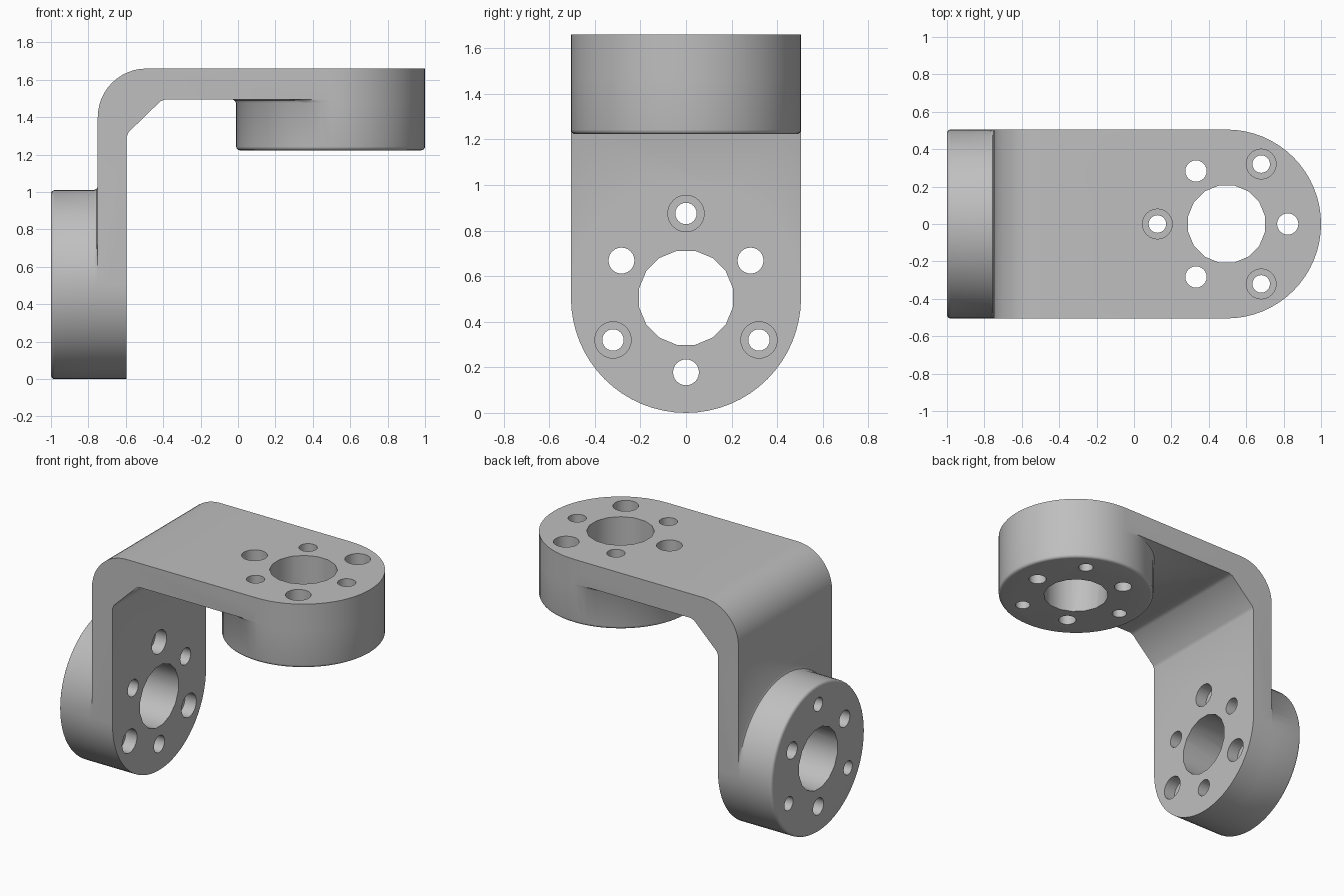
import bpy, bmesh, math
from mathutils import Vector

if "Cube" in bpy.data.objects:
    bpy.data.objects.remove(bpy.data.objects["Cube"])

R = 0.505            # boss radius = half the plate width
grey = bpy.data.materials.new("metal grey")
grey.diffuse_color = (0.52, 0.52, 0.52, 1)
grey.use_nodes = True
grey.node_tree.nodes["Principled BSDF"].inputs["Base Color"].default_value = grey.diffuse_color


def finish(bm, name):
    bmesh.ops.recalc_face_normals(bm, faces=bm.faces[:])
    me = bpy.data.meshes.new(name)
    bm.to_mesh(me)
    bm.free()
    ob = bpy.data.objects.new(name, me)
    bpy.context.collection.objects.link(ob)
    me.materials.append(grey)
    return ob


def loft(bm, rings):
    """Closed solid through a list of equally long point rings."""
    vs = [[bm.verts.new(p) for p in ring] for ring in rings]
    n = len(vs[0])
    for a, b in zip(vs, vs[1:]):
        for i in range(n):
            j = (i + 1) % n
            bm.faces.new((a[i], a[j], b[j], b[i]))
    bm.faces.new(vs[0])
    bm.faces.new(vs[-1])


def ring(place, r, w, n, cu=0, cv=0, flare=0, turn=0):
    """Circle at depth w; a flare widens only the side facing the corner."""
    pts = []
    for i in range(n):
        a = 2 * math.pi * (i + turn) / n
        u, v = math.cos(a), math.sin(a)
        rr = r + (flare if u < -1e-6 else 0)
        u, v = rr * u, rr * v
        if flare:
            v = max(-R, min(R, v))
        pts.append(place(cu + u, cv + v, w))
    return pts


def boolean(target, tool, op):
    m = target.modifiers.new(op, 'BOOLEAN')
    m.operation, m.solver, m.object = op, 'EXACT', tool
    bpy.context.view_layer.objects.active = target
    bpy.ops.object.modifier_apply(modifier=m.name)
    bpy.data.objects.remove(tool)


# u runs towards the free end, v across, w from the screw face into the boss
def top_arm(u, v, w):
    return Vector((0.495 + u, v, 1.66 - w))


def side_arm(u, v, w):
    return Vector((-0.595 - w, v, 0.505 - u))


# bent plate: L profile with rounded outer and chamfered inner corner
profile = [(-0.595, 0.505), (-0.595, 1.295), (-0.585, 1.32), (-0.415, 1.485),
           (-0.39, 1.495), (0.495, 1.495), (0.495, 1.66)]
for i in range(13):
    a = math.pi / 2 * (1 + i / 12)
    profile.append((-0.49 + 0.26 * math.cos(a), 1.40 + 0.26 * math.sin(a)))
profile.append((-0.75, 0.505))
bm = bmesh.new()
loft(bm, [[(x, y, z) for x, z in profile] for y in (-R, R)])
bracket = finish(bm, "angle_bracket")

for place, depth, thick in ((top_arm, 0.437, 0.165), (side_arm, 0.405, 0.155)):
    # round boss with a small fillet at the plate and a rounded rim
    bm = bmesh.new()
    rings = [ring(place, R, 0, 64), ring(place, R, thick * 0.5, 64)]
    for f, dw in ((0.02, 0), (0.008, 0.006), (0, 0.02)):
        rings.append(ring(place, R, thick + dw, 64, flare=f))
    for i in range(5):
        a = math.pi / 2 * i / 4
        rings.append(ring(place, R - 0.02 + 0.02 * math.cos(a),
                          depth - 0.02 + 0.02 * math.sin(a), 64))
    loft(bm, rings)
    boolean(bracket, finish(bm, "boss"), 'UNION')

    # centre bore, three plain holes and three counterbored holes
    bm = bmesh.new()
    lo, hi = -0.1, depth + 0.1
    loft(bm, [ring(place, 0.21, w, 16, turn=0.5) for w in (lo, hi)])
    for k in range(3):
        a = 2 * math.pi * k / 3
        c = (0.327 * math.cos(a), 0.327 * math.sin(a))
        loft(bm, [ring(place, 0.057, w, 24, *c) for w in (lo, hi)])
        a += math.pi
        c = (0.37 * math.cos(a), 0.37 * math.sin(a))
        loft(bm, [ring(place, r, w, 24, *c) for r, w in
                  ((0.08, lo), (0.08, 0.085), (0.047, 0.085), (0.047, hi))])
    boolean(bracket, finish(bm, "hole_cutter"), 'DIFFERENCE')

# smooth the curved walls, keep the machined edges sharp
bpy.ops.object.select_all(action='DESELECT')
bracket.select_set(True)
bpy.context.view_layer.objects.active = bracket
bpy.ops.object.shade_smooth_by_angle(angle=math.radians(32))
